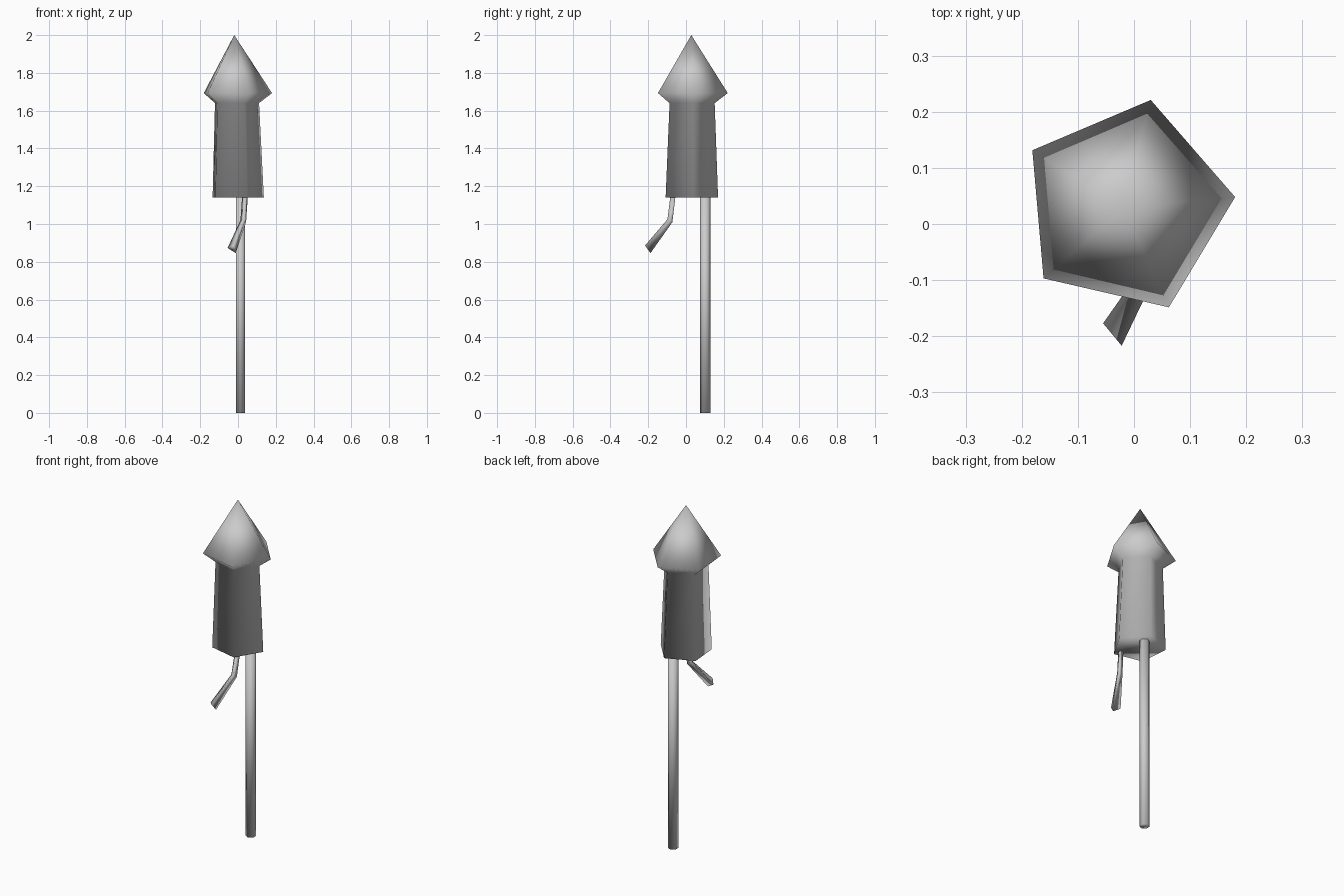
import bpy
import math
from mathutils import Vector

if "Cube" in bpy.data.objects:
    bpy.data.objects.remove(bpy.data.objects["Cube"])

grey = bpy.data.materials.new("plain grey")
grey.diffuse_color = (0.6, 0.6, 0.6, 1)
grey.use_nodes = True
grey.node_tree.nodes["Principled BSDF"].inputs["Base Color"].default_value = grey.diffuse_color


def ring(cx, cy, z, radius, sides, start):
    """Regular polygon of points at height z."""
    return [Vector((cx + radius * math.cos(math.radians(start) + math.tau * i / sides),
                    cy + radius * math.sin(math.radians(start) + math.tau * i / sides), z))
            for i in range(sides)]


def loft(name, rings, tip=None):
    """Skin rings listed from bottom to top, closed by caps or a tip."""
    n = len(rings[0])
    verts = [p for r in rings for p in r]
    faces = [tuple(reversed(range(n)))]
    for k in range(len(rings) - 1):
        a, b = k * n, (k + 1) * n
        faces += [(a + i, a + (i + 1) % n, b + (i + 1) % n, b + i) for i in range(n)]
    last = (len(rings) - 1) * n
    if tip:
        verts.append(Vector(tip))
        faces += [(last + i, last + (i + 1) % n, len(verts) - 1) for i in range(n)]
    else:
        faces.append(tuple(range(last, last + n)))
    mesh = bpy.data.meshes.new(name)
    mesh.from_pydata(verts, [], faces)
    mesh.materials.append(grey)
    mesh.shade_smooth()
    mesh.update()
    obj = bpy.data.objects.new(name, mesh)
    bpy.context.collection.objects.link(obj)
    return obj


# Five-sided tube with overhanging pointed cap, smooth all over
loft("rocket_body", [
    ring(-0.009, 0.027, 1.14, 0.1465, 5, 5),
    ring(-0.014, 0.029, 1.64, 0.126, 5, 5),
    ring(-0.014, 0.031, 1.693, 0.195, 5, 5),
], tip=(-0.02, 0.028, 2.0))

# Six-sided guide stick
loft("stick", [ring(0.013, 0.102, z, 0.028, 6, 90) for z in (0.0, 1.145)])

# Three-sided bent fuse, thicker at its free end
fuse = [
    [(-0.022, -0.217, 0.886), (-0.055, -0.177, 0.873), (-0.012, -0.188, 0.846)],
    [(0.035, -0.098, 1.025), (0.013, -0.080, 1.02), (0.043, -0.072, 1.01)],
    [(0.040, -0.083, 1.145), (0.022, -0.062, 1.145), (0.052, -0.056, 1.145)],
]
# order each triangle counter-clockwise seen from the top
loft("fuse", [[Vector(r[i]) for i in (0, 2, 1)] for r in fuse])
